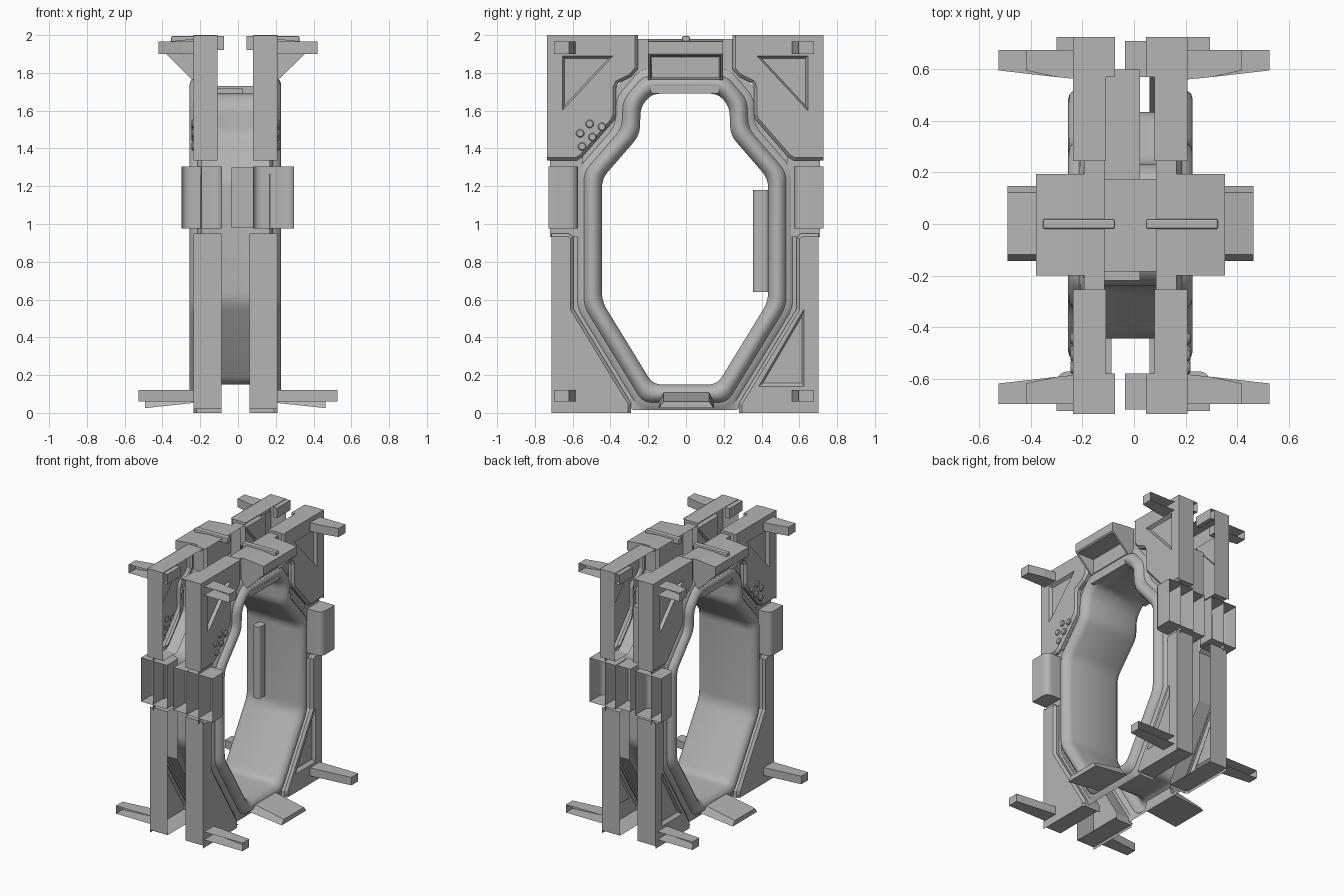
import bpy, bmesh, math
from mathutils import Vector

if "Cube" in bpy.data.objects:
    bpy.data.objects.remove(bpy.data.objects["Cube"])

CX, CY = -0.014, -0.005
GREY = bpy.data.materials.new("dark_grey")
GREY.diffuse_color = (0.46, 0.46, 0.46, 1)
GREY.use_nodes = True
GREY.node_tree.nodes["Principled BSDF"].inputs["Base Color"].default_value = GREY.diffuse_color


def finish(name, bm, sx=1, sy=1, cx=CX, cy=CY, smooth=False):
    """Mirror the part into its quadrant and create the object."""
    for v in bm.verts:
        v.co.x, v.co.y = cx + sx * v.co.x, cy + sy * v.co.y
    bmesh.ops.remove_doubles(bm, verts=bm.verts, dist=1e-5)
    bmesh.ops.recalc_face_normals(bm, faces=bm.faces)
    me = bpy.data.meshes.new(name)
    bm.to_mesh(me)
    bm.free()
    me.materials.append(GREY)
    ob = bpy.data.objects.new(name, me)
    bpy.context.collection.objects.link(ob)
    if smooth:
        bpy.ops.object.select_all(action='DESELECT')
        ob.select_set(True)
        bpy.context.view_layer.objects.active = ob
        bpy.ops.object.shade_smooth_by_angle(angle=math.radians(35))


def offset(pts, d, closed=False):
    """Mitred offset of a 2D path to its right side."""
    n, out = len(pts), []
    P = [Vector(p) for p in pts]
    for i in range(n):
        a = P[i] - P[i - 1] if (closed or i > 0) else None
        b = P[(i + 1) % n] - P[i] if (closed or i < n - 1) else None
        a, b = (a or b).normalized(), (b or a).normalized()
        na, nb = Vector((a.y, -a.x)), Vector((b.y, -b.x))
        m = (na + nb).normalized()
        out.append(P[i] + m * d / m.dot(na))
    return out


def rounded(pts, r, seg=5, closed=True):
    P, out = [Vector(p) for p in pts], []
    n = len(P)
    for i, p in enumerate(P):
        if not closed and i in (0, n - 1):
            out.append(p)
            continue
        a, b = P[i - 1] - p, P[(i + 1) % n] - p
        k = min(r, a.length * 0.45, b.length * 0.45)
        s, e = p + a.normalized() * k, p + b.normalized() * k
        for j in range(seg + 1):
            t = j / seg
            out.append(s * (1 - t) ** 2 + p * 2 * t * (1 - t) + e * t * t)
    return out


def loft(bm, rows, closed=False):
    vs = [[bm.verts.new(p) for p in r] for r in rows]
    n = len(rows[0])
    for a, b in zip(vs, vs[1:]):
        for i in range(n if closed else n - 1):
            j = (i + 1) % n
            bm.faces.new((a[i], a[j], b[j], b[i]))
    return vs


def yz(pts, x):
    return [(x, p[0], p[1]) for p in pts]


def prism(bm, bottom, top, skip=()):
    """Solid between two matching loops; skip lists open sides."""
    a, b = [bm.verts.new(p) for p in bottom], [bm.verts.new(p) for p in top]
    bm.faces.new(a)
    bm.faces.new(b)
    for i in range(len(a)):
        if i not in skip:
            j = (i + 1) % len(a)
            bm.faces.new((a[i], a[j], b[j], b[i]))


def box(bm, x0, x1, y0, y1, z0, z1, skip=()):
    q = [(x0, y0), (x1, y0), (x1, y1), (x0, y1)]
    prism(bm, [(*p, z0) for p in q], [(*p, z1) for p in q], skip)


def panel(name, rim, corner, wall, xin, hole, sx, sy):
    """Corner plate with chamfered rim, outer walls and a sunken triangle; open at the back."""
    bm = bmesh.new()
    face = offset(rim, 0.016)
    loops = [face + [Vector(corner)]] + ([hole] if hole else [])
    edges = []
    for lp in loops:
        v = [bm.verts.new(p) for p in yz(lp, 0.222)]
        edges += [bm.edges.new((v[i - 1], v[i])) for i in range(len(v))]
    bmesh.ops.triangle_fill(bm, edges=edges, use_beauty=True, normal=(1, 0, 0))
    loft(bm, [yz(face, 0.222), yz(rim, 0.205), yz(rim, xin)])
    loft(bm, [yz(wall, 0.222), yz(wall, xin)])
    if hole:
        c = sum((Vector(p) for p in hole), Vector((0, 0))) / 3
        small = [c + (Vector(p) - c) * 0.86 for p in hole]
        floor = loft(bm, [yz(hole, 0.222), yz(small, 0.2)], True)[-1]
        bm.faces.new(floor)
    finish(name, bm, sx, sy)


# Opening outline, right half mirrored (counter-clockwise)
half = [(0.17, 0.15), (0.44, 0.59), (0.44, 1.24), (0.24, 1.47), (0.235, 1.62), (0.175, 1.69)]
opening = half + [(-y, z) for y, z in reversed(half)]


def ring(d):
    return [(p.x, max(p.y, 0.015)) for p in rounded(offset(opening, d, True), 0.05)]


# Tunnel lining with a rounded moulding and flange on each face
section = [(0, 0.19), (0.01, 0.215), (0.03, 0.236), (0.05, 0.242), (0.07, 0.236),
           (0.088, 0.215), (0.095, 0.2), (0.115, 0.195), (0.13, 0.182), (0.165, 0.18)]
bm = bmesh.new()
full = [(d, -x) for d, x in reversed(section)] + section
loft(bm, [yz(ring(d), x) for d, x in full], True)
finish("tunnel_frame", bm, smooth=True)

# Plate profiles
upper_rim = [(0.732, 1.335), (0.575, 1.335), (0.545, 1.355), (0.375, 1.55), (0.365, 1.58),
             (0.365, 1.72), (0.355, 1.745), (0.285, 1.78), (0.25, 1.82), (0.25, 2.0)]
lower_rim = [(0.285, 0.0), (0.285, 0.05), (0.59, 0.55), (0.59, 0.93), (0.615, 0.95), (0.707, 0.95)]
tri_up = [(0.65, 1.89), (0.38, 1.89), (0.65, 1.6)]
tri_low = [(0.39, 0.14), (0.63, 0.14), (0.63, 0.55)]
dots = [(-0.56, 1.48), (-0.51, 1.53), (-0.445, 1.515), (-0.495, 1.46), (-0.55, 1.41)]
clamp_path = [(0.082, 0.727), (0.082, 0.572), (0.298, 0.572), (0.298, 0.727)]

for sx, side in ((1, "right"), (-1, "left")):
    for sy, end in ((1, "back"), (-1, "front")):
        tag = f"{end}_{side}"
        panel("upper_plate_" + tag, upper_rim, (0.732, 2.0),
              [(0.732, 1.335), (0.732, 1.998), (0.25, 1.998)], 0.094, tri_up, sx, sy)
        panel("lower_plate_" + tag, lower_rim, (0.707, 0.0),
              [(0.705, 0.95), (0.705, 0.02), (0.285, 0.02)], 0.074,
              tri_low if sy > 0 else None, sx, sy)
        # Side clamp with rounded edges, open on the outer end
        bm = bmesh.new()
        path = rounded(clamp_path, 0.05, 6, False)
        rows = loft(bm, [[(p.x, p.y, z) for p in path] for z in (0.975, 1.305)])
        for r in rows:
            bm.faces.new(r)
        finish("clamp_" + tag, bm, sx, sy, cx=-0.002, cy=0, smooth=True)
        # Backing strip between plates and clamp
        bm = bmesh.new()
        loft(bm, [yz([(0.54, 0.93), (0.715, 0.93)], 0.19), yz([(0.54, 1.36), (0.715, 1.36)], 0.19)])
        finish("backing_strip_" + tag, bm, sx, sy)
        # Tapered pegs and inner tabs
        for where, xe, z0, z1 in (("upper", 0.42, 1.9, 1.965), ("lower", 0.527, 0.06, 0.12)):
            q = [(0.2, 0.572), (0.3, 0.582), (xe, 0.608), (xe, 0.688), (0.2, 0.688)]
            bm = bmesh.new()
            prism(bm, [(*p, z0) for p in q], [(*p, z1) for p in q], (3,))
            finish(f"{where}_peg_{tag}", bm, sx, sy, cx=0, cy=-0.0115)
        bm = bmesh.new()
        box(bm, 0.06, 0.095, 0.575, 0.732, 1.92, 1.995, (2,))
        finish("tab_" + tag, bm, sx, sy)

    # Overhead hood with a recessed window
    prof = [(0.1, 1.98), (0.22, 1.98), (0.367, 1.965), (0.367, 1.9), (0.225, 1.76), (0.1, 1.76)]
    bm = bmesh.new()
    prism(bm, [(x, -0.195, z) for x, z in prof], [(x, 0.2, z) for x, z in prof], (5,))
    bmesh.ops.recalc_face_normals(bm, faces=bm.faces)
    f = next(f for f in bm.faces if len(f.verts) == 4
             and 1.8 < f.calc_center_median().z < 1.87)
    bmesh.ops.inset_region(bm, faces=[f], thickness=0.018)
    bmesh.ops.inset_region(bm, faces=[f], thickness=0.012)
    for v in f.verts:
        v.co.x = 0.225
    finish("hood_" + side, bm, sx)
    # Plate behind the hood
    bm = bmesh.new()
    loft(bm, [yz([(-0.26, z), (0.26, z)], x) for x, z in ((0.18, 1.77), (0.18, 1.98), (0.1, 1.98))])
    finish("hood_backing_" + side, bm, sx)
    # Rod on top of the hood
    bm = bmesh.new()
    box(bm, 0.06, 0.34, -0.02, 0.02, 1.95, 1.995)
    bmesh.ops.bevel(bm, geom=bm.edges[:], offset=0.008, segments=2, affect='EDGES', profile=0.5)
    finish("hood_rod_" + side, bm, sx, cy=0)
    # Sloping sill at the foot
    prof = [(0.2, 0.115), (0.478, 0.06), (0.478, 0.025), (0.2, 0.055)]
    wid = [0.12, 0.12, 0.145, 0.145]
    bm = bmesh.new()
    prism(bm, [(x, -w, z) for (x, z), w in zip(prof, wid)],
          [(x, w, z) for (x, z), w in zip(prof, wid)])
    finish("sill_" + side, bm, sx, cy=0.002)
    # Round studs on the front upper plate
    bm = bmesh.new()
    for y, z in dots:
        circ = [(math.cos(i * math.pi / 8), math.sin(i * math.pi / 8)) for i in range(16)]
        rows = loft(bm, [[(x, y + r * c, z + r * s) for c, s in circ]
                         for r, x in ((0.022, 0.218), (0.022, 0.227), (0.017, 0.233))], True)
        bm.faces.new(rows[-1])
    finish("studs_" + side, bm, sx, cy=0, smooth=True)

# Middle clamp blocks between the side clamps
for sy, end in ((1, "back"), (-1, "front")):
    bm = bmesh.new()
    box(bm, -0.034, 0.085, 0.575, 0.715, 0.98, 1.3, (2,))
    finish("middle_clamp_" + end, bm, 1, sy, cx=0)

# Lintel bar over the top of the opening
bm = bmesh.new()
box(bm, -0.24, 0.24, -0.18, 0.18, 1.692, 1.73)
finish("lintel_bar", bm)

# Service housing in the gap above the tunnel
prof = [(-0.22, 1.72), (0.6, 1.72), (0.6, 1.3), (0.46, 1.3), (0.27, 1.5), (0.255, 1.69), (-0.22, 1.69)]
bm = bmesh.new()
prism(bm, yz(prof, -0.116), yz(prof, 0.023))
finish("service_housing", bm, cx=0, cy=0)

# Grab handle on the inner wall
bm = bmesh.new()
box(bm, -0.13, -0.07, 0.355, 0.438, 0.64, 1.18)
bmesh.ops.bevel(bm, geom=[e for e in bm.edges if abs(e.verts[0].co.z - e.verts[1].co.z) > 0.1],
                offset=0.02, segments=4, affect='EDGES', profile=0.5)
finish("grab_handle", bm, cx=0, cy=0, smooth=True)
